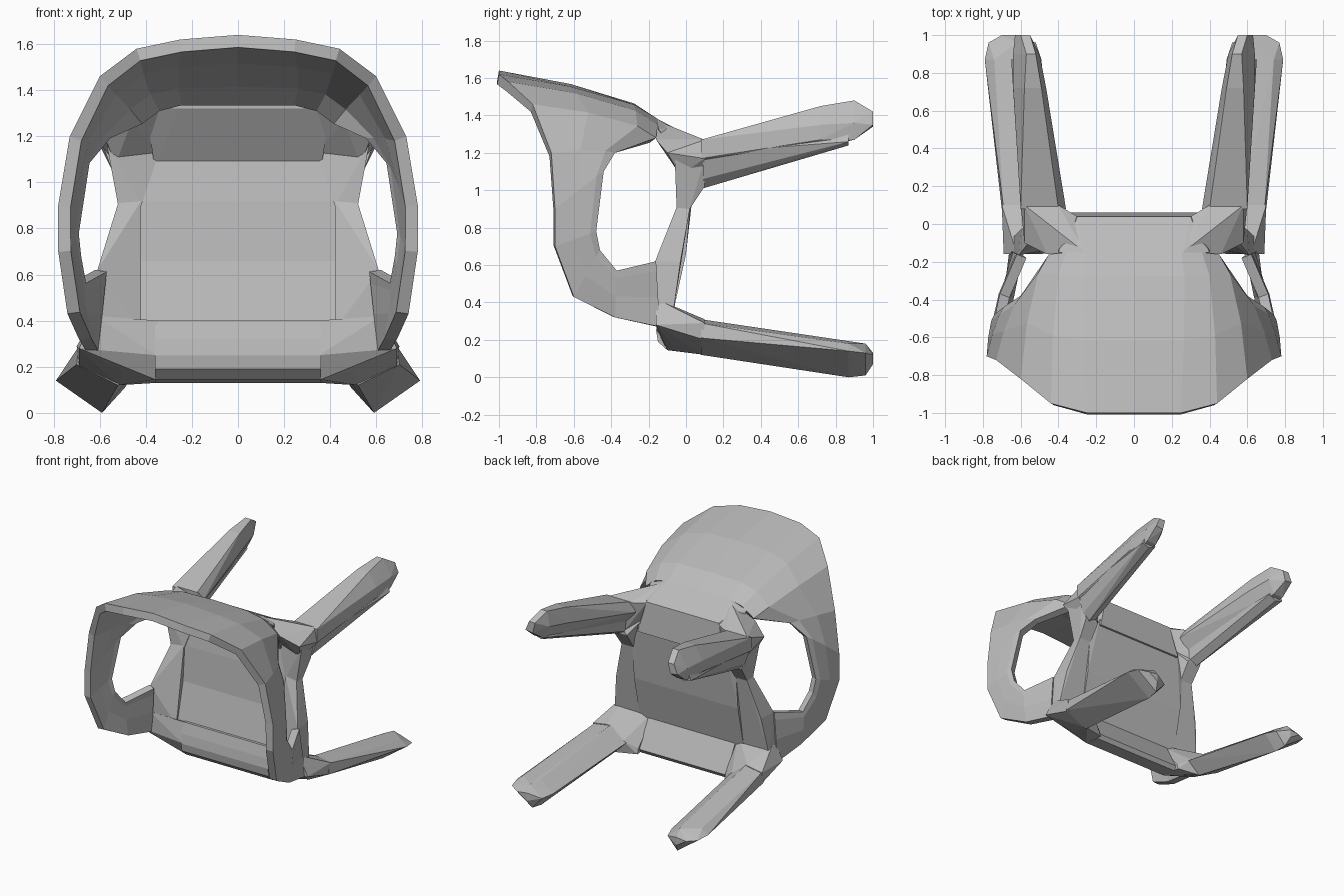
import bpy
import bmesh
from mathutils import Vector

default_cube = bpy.data.objects.get("Cube")
if default_cube:
    bpy.data.objects.remove(default_cube, do_unlink=True)

# Single plain grey finish
grey = bpy.data.materials.new("plain_grey")
grey.use_nodes = True
grey.diffuse_color = (0.5, 0.5, 0.5, 1)
grey.node_tree.nodes["Principled BSDF"].inputs["Base Color"].default_value = grey.diffuse_color


def finish(name, bm):
    """Turn a bmesh into a flat shaded object."""
    bmesh.ops.recalc_face_normals(bm, faces=bm.faces)
    mesh = bpy.data.meshes.new(name)
    bm.to_mesh(mesh)
    bm.free()
    mesh.materials.append(grey)
    part = bpy.data.objects.new(name, mesh)
    bpy.context.scene.collection.objects.link(part)
    return part


def add_mirror(part):
    mirror = part.modifiers.new("mirror", "MIRROR")
    mirror.use_mirror_merge = True
    mirror.merge_threshold = 0.002


def faceted_block(name, points):
    """Convex faceted block through the given points."""
    bm = bmesh.new()
    for point in points:
        bm.verts.new(point)
    result = bmesh.ops.convex_hull(bm, input=bm.verts)
    loose = [v for v in result["geom_interior"] if isinstance(v, bmesh.types.BMVert)]
    bmesh.ops.delete(bm, geom=loose, context="VERTS")
    return finish(name, bm)


def block_pair(name, points):
    """The same block on the left and on the right."""
    add_mirror(faceted_block(name, points))


def middle_block(name, points):
    """One block across the middle, from the points of its left half."""
    faceted_block(name, [(side * x, y, z) for side in (-1, 1) for x, y, z in points])


def slab(profile, half_width):
    """Half of a bar running across, from its (y, z) profile."""
    return [(half_width, y, z) for y, z in profile]


def sections_along_y(sections):
    """Cross-sections given as y: list of (x, z)."""
    return [(x, y, z) for y, ring in sections.items() for x, z in ring]


# Curved backrest flowing into the armrest loops: a strip between two rims
outer_rim = [(0, -1, 1.64), (.25, -1, 1.62), (.44, -.95, 1.58), (.6, -.82, 1.46),
             (.73, -.72, 1.2), (.78, -.7, .9), (.78, -.7, .7),
             (.74, -.6, .43), (.69, -.38, .32), (.66, -.14, .27)]
inner_rim = [(0, -.15, 1.38), (.25, -.15, 1.38), (.36, -.15, 1.35), (.45, -.16, 1.28),
             (.6, -.38, 1.2), (.69, -.44, 1.1), (.74, -.48, .78),
             (.73, -.46, .68), (.71, -.37, .57), (.62, -.16, .62)]
bulge = [.045, .045, .05, .05, .02, .01, .01, .01, .01, 0]

bm = bmesh.new()
rows = []
for outer, inner, lift in zip(outer_rim, inner_rim, bulge):
    a, b = Vector(outer), Vector(inner)
    row = [a, a.lerp(b, 0.45), a.lerp(b, 0.85), b]
    for point in row[1:3]:
        point += lift * Vector((point.x, 0, max(point.z - 0.8, 0))).normalized()
    rows.append([bm.verts.new(p) for p in row])
for row, following in zip(rows, rows[1:]):
    for i in range(3):
        bm.faces.new((row[i], row[i + 1], following[i + 1], following[i]))
shell = finish("backrest_and_arms", bm)
# Orient the strip outward before thickening it inward
if shell.data.polygons[0].normal.z < 0:
    shell.data.flip_normals()
add_mirror(shell)
thickness = shell.modifiers.new("thickness", "SOLIDIFY")
thickness.thickness = 0.055
thickness.offset = -1

# Dished seat: two thin sloped panels
middle_block("seat_front", slab([(-.12, .36), (-.05, .66), (0, .66), (-.07, .34)], .43))
middle_block("seat_rear", slab([(-.05, .66), (-.03, .92), (.02, .9), (0, .66)], .43)
             + slab([(0, 1.14), (.05, 1.1)], .36))

# Seat side wings, wider towards the front rail
block_pair("seat_wing", [(.42, -.04, .92), (.52, -.05, .91), (.61, -.165, .62),
                         (.64, -.16, .36), (.42, -.13, .36), (.42, .02, .9),
                         (.52, .02, .9), (.6, -.03, .62), (.64, -.07, .34),
                         (.42, -.07, .34)])
block_pair("seat_upper_wing", [(.42, -.04, .9), (.52, -.05, .9), (.52, .02, .9),
                               (.42, .02, .9), (.34, 0, 1.14), (.51, -.03, 1),
                               (.57, -.06, 1.17), (.53, .1, 1.02), (.42, .1, 1.02),
                               (.57, .1, 1.17)])

# Tilted panel joining seat and backrest
middle_block("backrest_base", [(.26, -.15, 1.32), (.26, -.15, 1.38), (.34, -.07, 1.33),
                               (.36, 0, 1.13), (.4, -.15, 1.33), (.3, .04, 1.28),
                               (.36, .06, 1.05), (.36, .02, 1.05)])
block_pair("upper_corner", [(.26, -.15, 1.37), (.46, -.16, 1.27), (.58, -.1, 1.2),
                            (.34, 0, 1.13), (.3, .04, 1.27), (.4, .1, 1.27),
                            (.58, .1, 1.27), (.6, .1, 1.17), (.46, .1, 1.02),
                            (.53, -.03, 1.08)])

# Rounded front rail
middle_block("front_rail", slab([(-.13, .4), (-.15, .32), (-.16, .25), (-.15, .19),
                                 (-.1, .145), (.02, .13), (.04, .16), (-.07, .34),
                                 (-.09, .4)], .36))
block_pair("lower_corner", [(.34, -.13, .4), (.35, -.155, .25), (.36, -.1, .145),
                            (.36, .06, .13), (.36, .05, .17), (.52, -.15, .4),
                            (.5, -.08, .18), (.62, -.16, .42), (.69, -.16, .28),
                            (.7, .1, .29), (.69, .1, .2), (.52, .1, .12),
                            (.45, .1, .22), (.58, .1, .31)])

# Legs with blunt faceted tips
block_pair("lower_leg", sections_along_y({
    .08: [(.43, .21), (.52, .12), (.7, .21), (.69, .29), (.56, .31)],
    .87: [(.49, .11), (.59, 0), (.79, .14), (.74, .18), (.6, .19)],
    .96: [(.52, .1), (.6, .01), (.77, .13), (.62, .18)],
    1: [(.62, .07), (.7, .12), (.62, .13)]}))
block_pair("upper_leg", sections_along_y({
    .08: [(.36, 1.2), (.4, 1.27), (.6, 1.27), (.6, 1.17), (.46, 1.08)],
    .72: [(.465, 1.34), (.49, 1.45), (.58, 1.45), (.64, 1.35), (.64, 1.27), (.53, 1.25)],
    .9: [(.5, 1.37), (.52, 1.48), (.57, 1.48), (.64, 1.36), (.63, 1.27), (.55, 1.27)],
    1: [(.55, 1.42), (.6, 1.42), (.63, 1.35), (.57, 1.34)]}))
block_pair("upper_leg_rib", sections_along_y({
    .09: [(.44, 1.04), (.5, 1.01), (.55, 1.06), (.6, 1.2), (.42, 1.18)],
    .87: [(.53, 1.27), (.59, 1.24), (.65, 1.26), (.63, 1.31), (.55, 1.31)]}))
